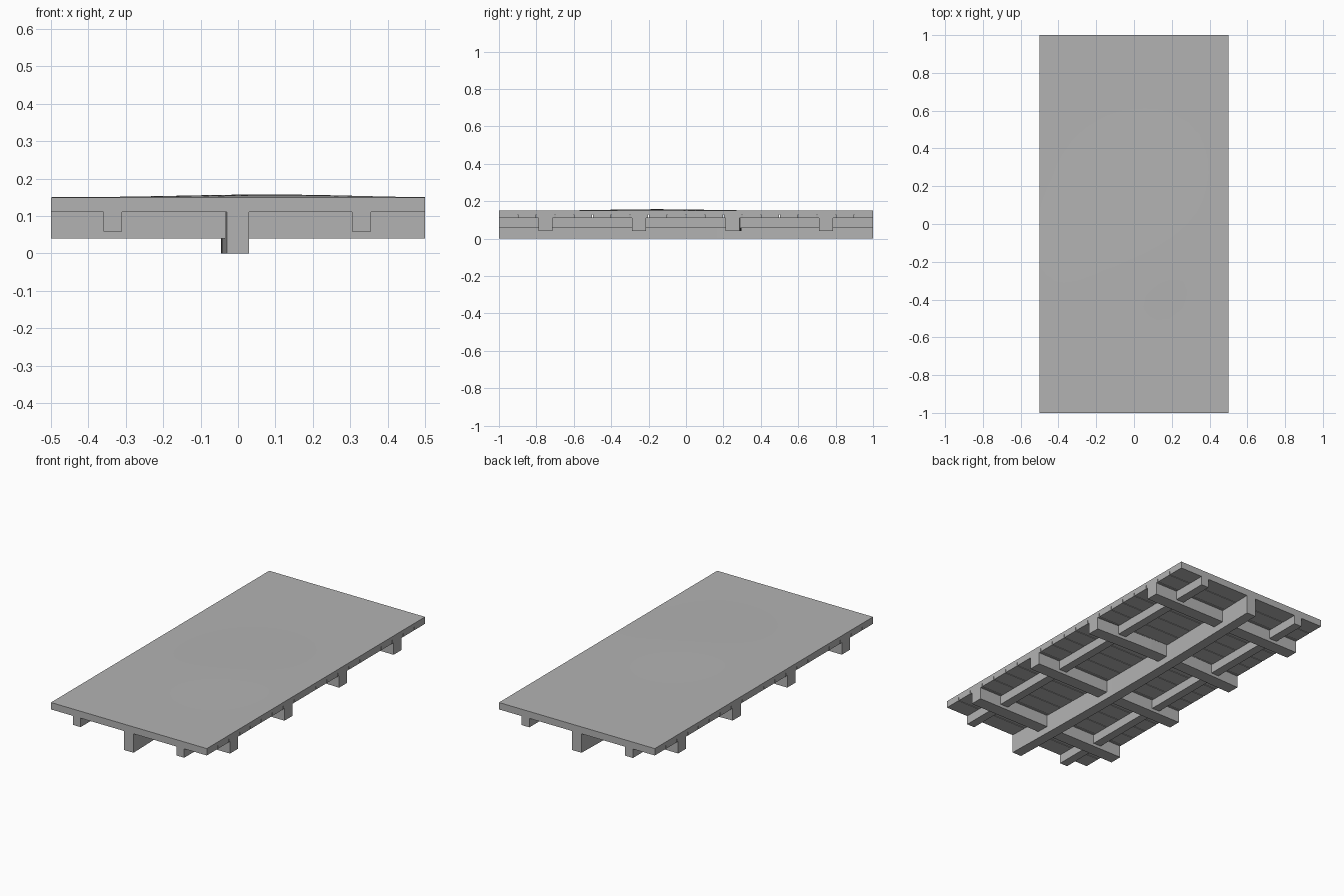
import bpy
import bmesh
import math

if "Cube" in bpy.data.objects:
    bpy.data.objects.remove(bpy.data.objects["Cube"], do_unlink=True)

GREY = (0.45, 0.45, 0.45, 1.0)
grey = bpy.data.materials.new("weathered_grey")
grey.use_nodes = True
grey.diffuse_color = GREY
grey.node_tree.nodes["Principled BSDF"].inputs["Base Color"].default_value = GREY


def finish(name, bm):
    bmesh.ops.recalc_face_normals(bm, faces=bm.faces)
    mesh = bpy.data.meshes.new(name)
    bm.to_mesh(mesh)
    bm.free()
    mesh.materials.append(grey)
    obj = bpy.data.objects.new(name, mesh)
    bpy.context.collection.objects.link(obj)
    return obj


def timber(name, x, y, z, axis=1, bow=0.0, cuts=0):
    """Box between (min, max) ranges, optionally bowed sideways along x or y."""
    bm = bmesh.new()
    bmesh.ops.create_cube(bm, size=1)
    if cuts:
        long_edges = [e for e in bm.edges
                      if abs(e.verts[0].co[axis] - e.verts[1].co[axis]) > 0.5]
        bmesh.ops.subdivide_edges(bm, edges=long_edges, cuts=cuts, use_grid_fill=True)
    for v in bm.verts:
        shift = bow * math.cos(math.pi * v.co[axis])
        for i, (low, high) in enumerate((x, y, z)):
            v.co[i] = low + (v.co[i] + 0.5) * (high - low)
        v.co[1 - axis] += shift
    return finish(name, bm)


# Main beam along the length, slightly bowed to one side
timber("main_beam", (-0.03, 0.03), (-1, 1), (0, 0.112), axis=1, bow=-0.016, cuts=11)

# Side stringers
for side, x in (("right", -0.335), ("left", 0.33)):
    timber(side + "_stringer", (x - 0.025, x + 0.025), (-1, 1), (0.058, 0.112))

# Cross beams
for i, y in enumerate((-0.75, -0.25, 0.25, 0.75)):
    timber("cross_beam_%d" % (i + 1), (-0.5, 0.5), (y - 0.038, y + 0.036),
           (0.04, 0.112), axis=0, bow=0.012 if i == 2 else 0, cuts=7)

# Underside planks with narrow seams between them
PLANKS = 20
pitch = 2 / PLANKS
for i in range(PLANKS):
    start = -1 + i * pitch
    low = start + (0.002 if i else 0)
    high = start + pitch - (0.002 if i < PLANKS - 1 else 0)
    timber("plank_%02d" % (i + 1), (-0.5, 0.5), (low, high), (0.11, 0.131))

# Top deck with a very shallow swell
bm = bmesh.new()
bmesh.ops.create_grid(bm, x_segments=16, y_segments=32, size=1)
for v in bm.verts:
    v.co.x *= 0.5
    edge = (1 - (2 * v.co.x) ** 2) * (1 - v.co.y ** 2)
    swell = math.exp(-((v.co.x - 0.13) / 0.4) ** 2 - ((v.co.y + 0.18) / 0.4) ** 2)
    v.co.z = 0.15 + 0.008 * edge * swell
skirt = bmesh.ops.extrude_face_region(bm, geom=bm.faces[:])
for item in skirt["geom"]:
    if isinstance(item, bmesh.types.BMVert):
        item.co.z = 0.13
deck = finish("top_deck", bm)
bpy.context.view_layer.objects.active = deck
deck.select_set(True)
bpy.ops.object.shade_smooth_by_angle(angle=math.radians(30))
deck.select_set(False)
